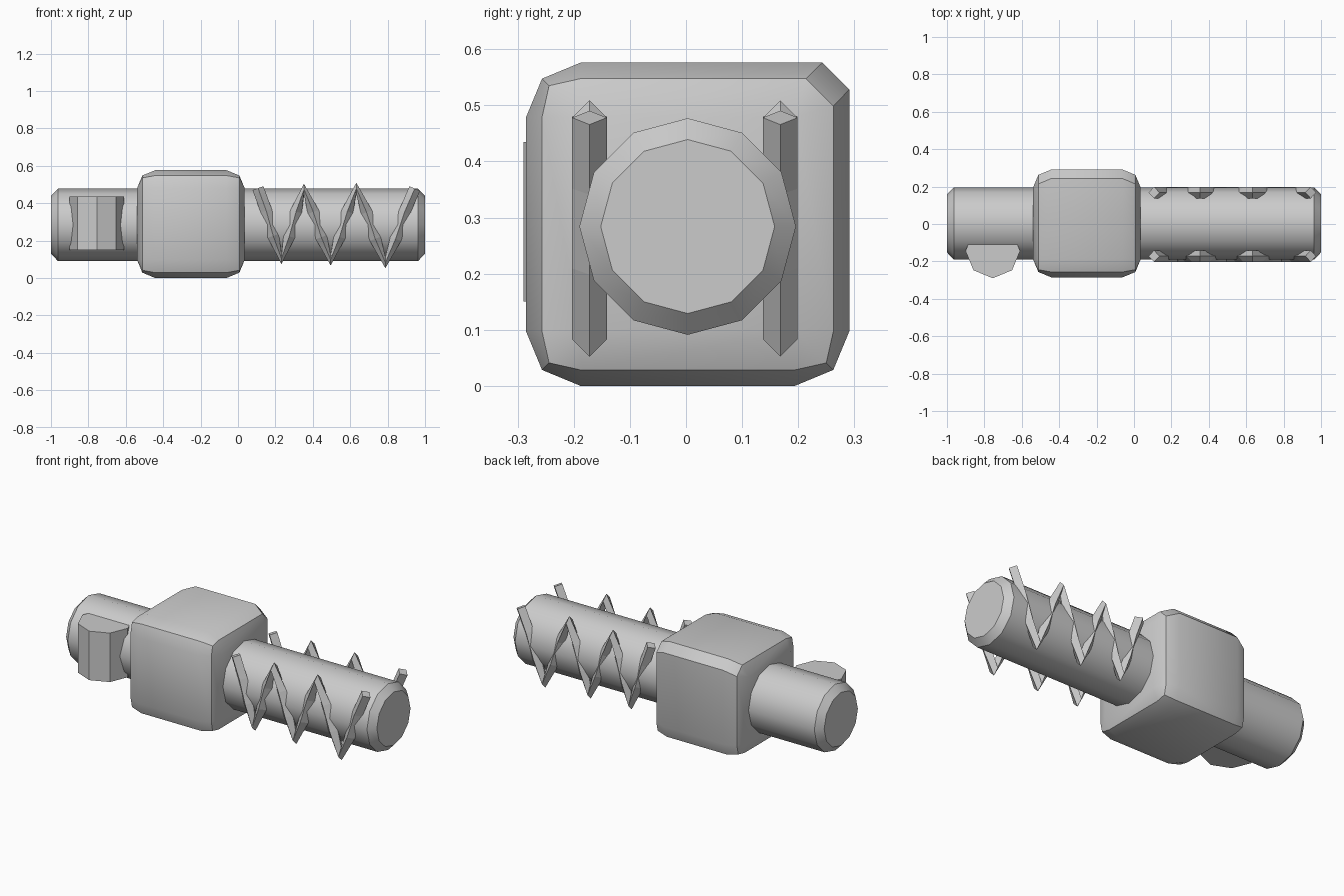
import bpy, bmesh
from math import sin, cos, pi, radians
from mathutils import Vector

if "Cube" in bpy.data.objects:
    bpy.data.objects.remove(bpy.data.objects["Cube"])

CY, CZ = 0.003, 0.284  # shared axis of shaft and block


def loft(name, rings, smooth=True):
    """Skin equal-length rings of points and cap both ends."""
    bm = bmesh.new()
    rows = [[bm.verts.new(p) for p in r] for r in rings]
    n = len(rows[0])
    for a, b in zip(rows, rows[1:]):
        for i in range(n):
            j = (i + 1) % n
            bm.faces.new((a[i], a[j], b[j], b[i]))
    bm.faces.new(rows[0][::-1])
    bm.faces.new(rows[-1])
    bmesh.ops.remove_doubles(bm, verts=bm.verts, dist=1e-5)
    bmesh.ops.recalc_face_normals(bm, faces=bm.faces)
    me = bpy.data.meshes.new(name)
    bm.to_mesh(me)
    bm.free()
    ob = bpy.data.objects.new(name, me)
    bpy.context.collection.objects.link(ob)
    if smooth:
        bpy.ops.object.select_all(action='DESELECT')
        ob.select_set(True)
        bpy.context.view_layer.objects.active = ob
        bpy.ops.object.shade_smooth_by_angle(angle=radians(31))
    return ob


# twelve-sided shaft with chamfered ends
def circle_x(x, r):
    return [(x, CY + r * cos(i * pi / 6), CZ + r * sin(i * pi / 6)) for i in range(12)]


loft("shaft", [circle_x(-1, 0.155), circle_x(-0.963, 0.193),
               circle_x(0.963, 0.193), circle_x(1, 0.155)])

# rounded block: each ring has three points per corner, given as insets;
# the back top edge is a plain narrow chamfer
B, H = 0.097, 0.288
M = B * 0.293
LEVELS = [(B, B, B, B, B, B),          # end depth, side, long, centre, chamfer pair
          (M, M, B, 0.041, M, 0.077),
          (0, 0, B, M, 0, 0.048)]


def block_ring(x, level):
    _, near, far, mid, cn, cf = level
    pts = []
    for sy, sz in ((1, 1), (-1, 1), (-1, -1), (1, -1)):
        if (sy, sz) == (1, 1):
            c = [(cn, cf), ((cn + cf) / 2,) * 2, (cf, cn)]
        else:
            c = [(near, far), (mid, mid), (far, near)]
        if sy * sz < 0:
            c.reverse()
        pts += [(x, CY + sy * (H - a), CZ + 0.004 + sz * (H - b)) for a, b in c]
    return pts


X0, X1 = -0.54, 0.036
depths = [0, M, B]
loft("block", [block_ring(X0 + d, l) for d, l in zip(depths, LEVELS)] +
     [block_ring(X1 - d, l) for d, l in list(zip(depths, LEVELS))[::-1]])

# eight-sided side knob, partly sunk in the shaft
loft("side_knob", [[(-0.755 + 0.146 * cos(i * pi / 4), -0.144 + 0.146 * sin(i * pi / 4), z)
                    for i in range(8)] for z in (0.15, 0.435)], smooth=False)

# zigzag ribs on both sides of the shaft, square tube swept along a wave
KEYS = [(0.107, 0.48), (0.232, 0.105), (0.353, 0.473), (0.495, 0.098),
        (0.633, 0.478), (0.788, 0.083), (0.945, 0.478)]
path = []
for (xa, za), (xb, zb) in zip(KEYS, KEYS[1:]):
    path += [(xa + (xb - xa) * s, za + (zb - za) * t)
             for s, t in ((0, 0), (0.35, 0.32), (0.65, 0.68))]
path.append(KEYS[-1])


def rib(name, y, r=0.031):
    pts = [Vector((x, y, z)) for x, z in path]
    rings = []
    for i, p in enumerate(pts):
        a = (p - pts[i - 1]).normalized() if i else Vector()
        b = (pts[i + 1] - p).normalized() if i + 1 < len(pts) else Vector()
        t = (a + b).normalized()
        n, w = Vector((-t.z, 0, t.x)) * r, Vector((0, r, 0))
        rings.append([p + n, p + w, p - n, p - w])
    loft(name, rings, smooth=False)


rib("front_zigzag_rib", -0.172)
rib("back_zigzag_rib", 0.168)
